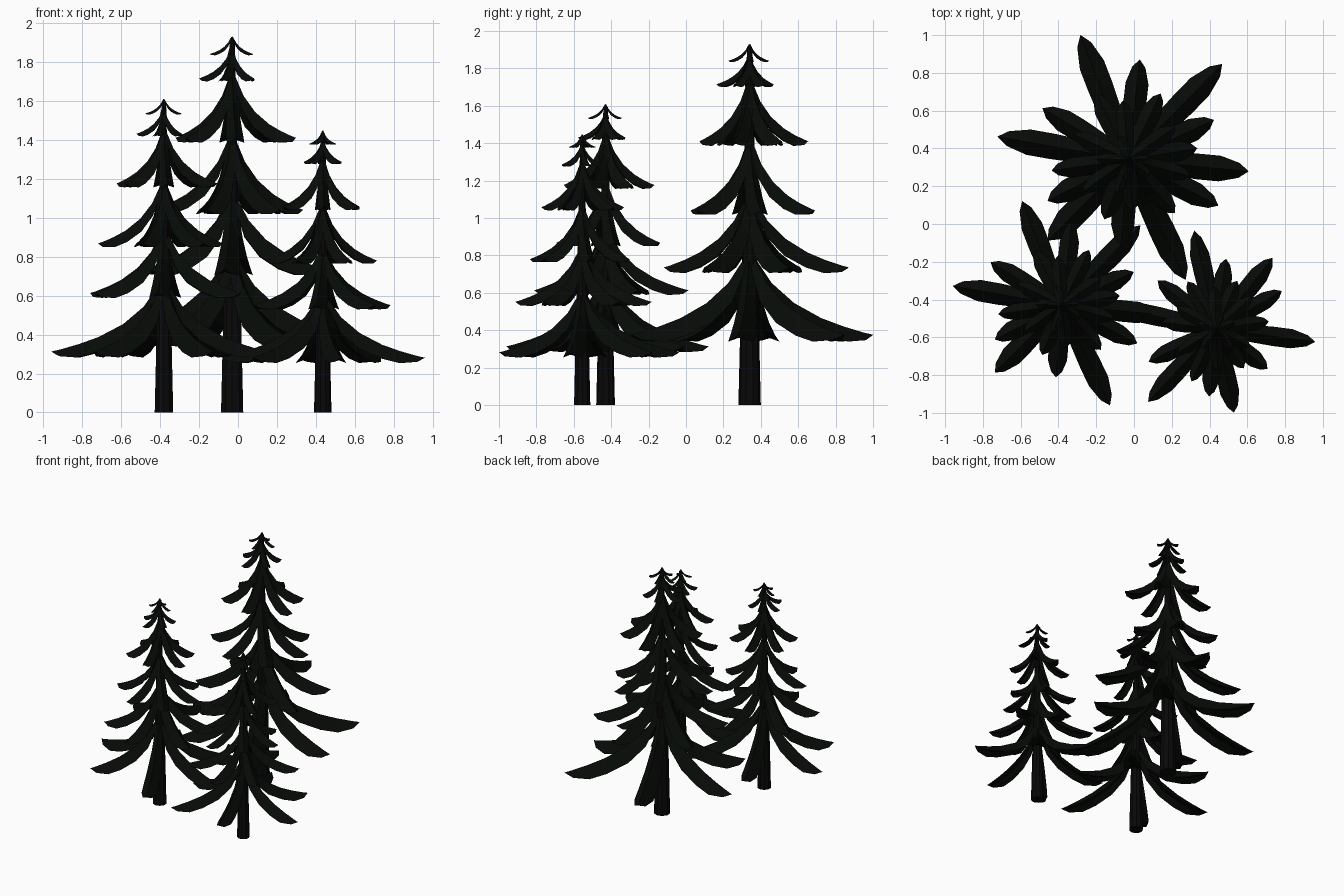
import bpy, bmesh
from math import radians
from mathutils import Matrix, Vector

if "Cube" in bpy.data.objects:
    bpy.data.objects.remove(bpy.data.objects["Cube"])


def material(name, color):
    m = bpy.data.materials.new(name)
    m.diffuse_color = color
    m.use_nodes = True
    m.node_tree.nodes["Principled BSDF"].inputs["Base Color"].default_value = m.diffuse_color
    return m


NEEDLES = material("dark_needles", (0.002, 0.0032, 0.002, 1))
BARK = material("dark_bark", (0.0025, 0.0025, 0.0027, 1))

# Branch shape along its length: radius, ridge height, half width, edge drop (fractions)
STATIONS = [(0.03, 1.0, 0.4, 0.6), (0.18, 0.65, 0.7, 1.35), (0.36, 0.40, 0.9, 1.4),
            (0.58, 0.21, 1.0, 1.25), (0.76, 0.105, 1.0, 1.08), (0.92, 0.03, 0.58, 0.55)]

# Tiers: apex z, tip z, half width, edge drop, [(angle, length), ...]
TIERS = [
    (0.80, 0.375, 0.068, 0.075, [(45.6, .71), (111, .708), (170, .705),
                                 (225, .605), (295.5, .705), (354.5, .64)]),
    (1.12, 0.735, 0.061, 0.065, [(25, .50), (83.5, .535), (149, .53),
                                 (207, .48), (265, .46), (333, .535)]),
    (1.42, 1.04, 0.052, 0.057, [(9.5, .37), (64, .39), (116, .39),
                                (188, .41), (248, .34), (311, .375)]),
    (1.74, 1.41, 0.045, 0.055, [(35, .30), (95, .315), (155, .32),
                                (215, .29), (275, .27), (345, .34)]),
    (1.87, 1.715, 0.028, 0.03, [(36, .14), (108, .135), (178, .17),
                                (252, .185), (324, .14)]),
    (1.93, 1.84, 0.016, 0.015, [(5, .11), (95, .105), (178, .115), (265, .115)]),
]


def add_branch(bm, apex, tip, width, drop, angle, length):
    # Drooping roof-shaped branch with a hollow underside and a pointed end
    turn = Matrix.Rotation(radians(angle), 4, 'Z')
    rings = []
    for fr, fz, fw, fd in STATIONS:
        r, z, w, d = fr * length, tip + fz * (apex - tip), fw * width, fd * drop
        pts = [(r, 0, z), (r, w, z - d), (r, 0, z - 0.7 * d), (r, -w, z - d)]
        rings.append([bm.verts.new(turn @ Vector(p)) for p in pts])
    end = bm.verts.new(turn @ Vector((length, 0, tip)))
    bm.faces.new(rings[0])
    for a, b in zip(rings, rings[1:]):
        for i in range(4):
            j = (i + 1) % 4
            bm.faces.new((a[i], a[j], b[j], b[i]))
    for i in range(4):
        bm.faces.new((rings[-1][i], rings[-1][(i + 1) % 4], end))


def make_object(name, bm, mat, loc, scale, turn):
    bmesh.ops.recalc_face_normals(bm, faces=bm.faces)
    me = bpy.data.meshes.new(name)
    bm.to_mesh(me)
    bm.free()
    me.materials.append(mat)
    ob = bpy.data.objects.new(name, me)
    ob.location = loc
    ob.scale = (scale,) * 3
    ob.rotation_euler.z = radians(turn)
    bpy.context.collection.objects.link(ob)


def make_tree(name, x, y, scale, turn):
    # Tapered trunk
    bm = bmesh.new()
    bmesh.ops.create_cone(bm, cap_ends=True, segments=10, radius1=0.06, radius2=0.014,
                          depth=1.91, matrix=Matrix.Translation((0, 0, 0.955)))
    make_object(name + "_trunk", bm, BARK, (x, y, 0), scale, turn)
    # Six tiers of branches
    bm = bmesh.new()
    for apex, tip, width, drop, branches in TIERS:
        for angle, length in branches:
            add_branch(bm, apex, tip, width, drop, angle, length)
    make_object(name + "_branches", bm, NEEDLES, (x, y, 0), scale, turn)


make_tree("tall_tree", -0.03, 0.34, 1.0, 0)
make_tree("middle_tree", -0.38, -0.43, 0.834, 0)
make_tree("small_tree", 0.435, -0.555, 0.75, 57)
